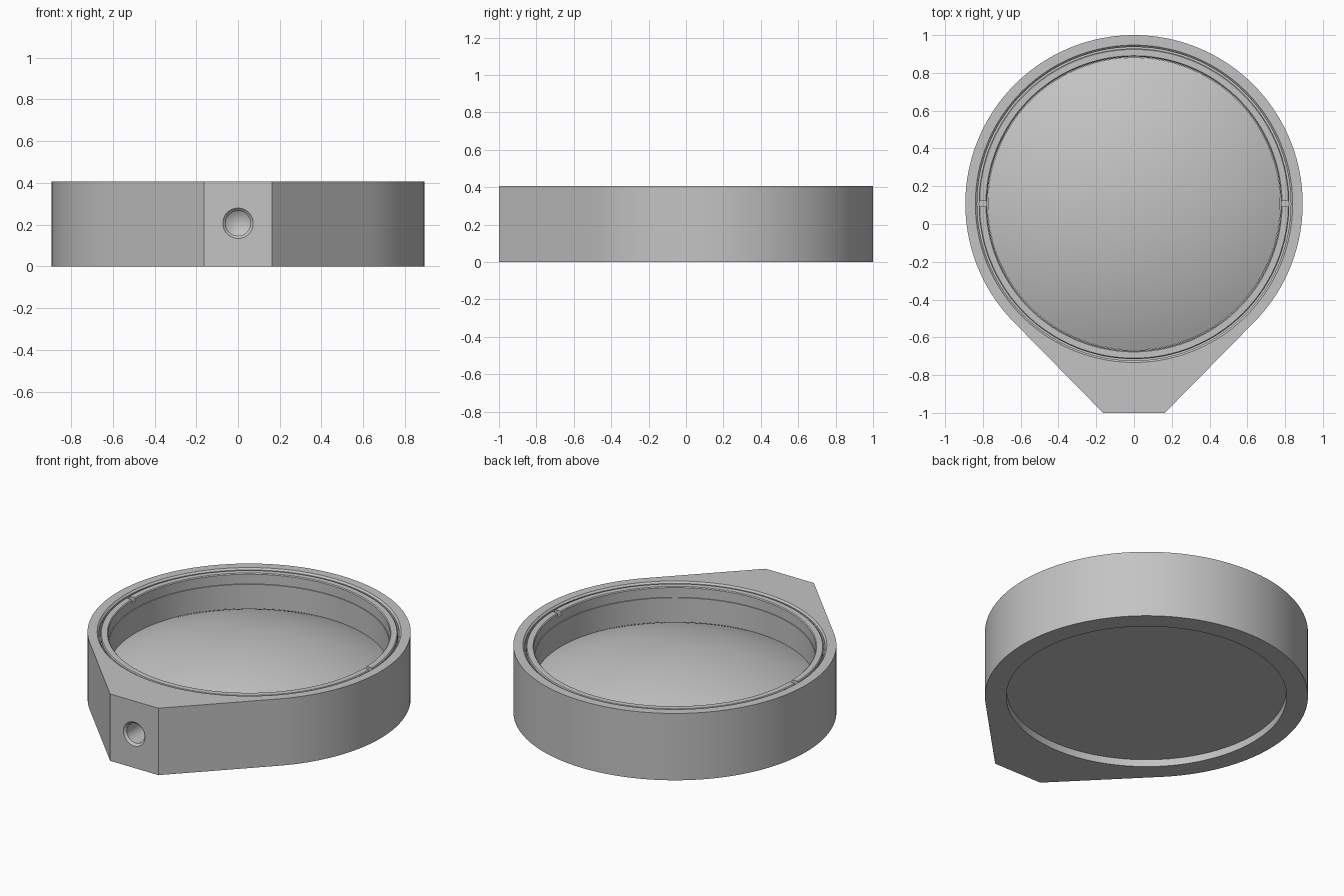
import bpy, bmesh, math
from mathutils import Matrix, Vector

if "Cube" in bpy.data.objects:
    bpy.data.objects.remove(bpy.data.objects["Cube"], do_unlink=True)

CY = 0.107        # y of the bore axis
R = 0.893         # outer radius
H = 0.408         # height
BORE = 0.775
SEGS = 160

grey = bpy.data.materials.new("satin grey")
grey.use_nodes = True
colour = (0.55, 0.55, 0.55, 1)
grey.diffuse_color = colour
grey.node_tree.nodes["Principled BSDF"].inputs["Base Color"].default_value = colour


def finish(name, bm):
    bmesh.ops.remove_doubles(bm, verts=bm.verts, dist=1e-5)
    bmesh.ops.recalc_face_normals(bm, faces=bm.faces)
    mesh = bpy.data.meshes.new(name)
    bm.to_mesh(mesh)
    bm.free()
    mesh.materials.append(grey)
    obj = bpy.data.objects.new(name, mesh)
    bpy.context.collection.objects.link(obj)
    return obj


def lathe(name, profile, segs=SEGS, closed=False, matrix=Matrix.Translation((0, CY, 0))):
    """Spin (radius, height) points round the z axis, then place the result."""
    bm = bmesh.new()
    verts = [bm.verts.new((r, 0, z)) for r, z in profile]
    pairs = list(zip(verts, verts[1:] + (verts[:1] if closed else [])))
    edges = [bm.edges.new(p) for p in pairs]
    bmesh.ops.spin(bm, geom=verts + edges, cent=(0, 0, 0), axis=(0, 0, 1),
                   angle=math.tau, steps=segs, use_merge=True)
    bm.transform(matrix)
    return finish(name, bm)


def box(name, size, centre):
    bm = bmesh.new()
    bmesh.ops.create_cube(bm, size=1)
    bm.transform(Matrix.Translation(centre) @ Matrix.Diagonal((*size, 1)))
    return finish(name, bm)


def activate(obj):
    bpy.ops.object.select_all(action='DESELECT')
    obj.select_set(True)
    bpy.context.view_layer.objects.active = obj


def cut(obj, cutters):
    activate(obj)
    for cutter in cutters:
        mod = obj.modifiers.new("cut", 'BOOLEAN')
        mod.operation = 'DIFFERENCE'
        mod.solver = 'EXACT'
        mod.object = cutter
        bpy.ops.object.modifier_apply(modifier=mod.name)
        bpy.data.objects.remove(cutter, do_unlink=True)


def smooth(obj):
    activate(obj)
    bpy.ops.object.shade_smooth_by_angle(angle=math.radians(20))


# Housing: round outline running tangentially into a blunt front nose
outline = [(-0.163, -1), (0.163, -1)]
for i in range(SEGS + 1):
    a = math.radians(-45 + 270 * i / SEGS)
    outline.append((R * math.cos(a), CY + R * math.sin(a)))
bm = bmesh.new()
base = bm.faces.new([bm.verts.new((x, y, 0)) for x, y in outline])
top = bmesh.ops.extrude_face_region(bm, geom=[base])["geom"]
bmesh.ops.translate(bm, vec=(0, 0, H),
                    verts=[g for g in top if isinstance(g, bmesh.types.BMVert)])
housing = finish("housing", bm)

# Stepped bore with a seat for the ring and a chamfered mouth
bore = lathe("bore_cutter", [(0, -0.1), (BORE, -0.1), (BORE, 0.336), (0.83, 0.336),
                             (0.83, H - 0.01), (0.85, H + 0.01), (0.85, 0.5), (0, 0.5)])
# Drilled hole in the nose, with chamfer and conical end
drill = lathe("drill_cutter", [(0, -0.05), (0.073, -0.05), (0.073, 0), (0.06, 0.013),
                               (0.06, 0.19), (0, 0.23)], 48,
              matrix=Matrix.Translation((0, -1, 0.207)) @ Matrix.Rotation(-math.pi / 2, 4, 'X'))
cut(housing, [bore, drill])
smooth(housing)

# Retaining ring with two spanner slots
ring = lathe("retaining_ring", [(0.779, 0.337), (0.822, 0.337), (0.822, 0.396),
                                (0.817, 0.401), (0.784, 0.401), (0.779, 0.396)], closed=True)
cut(ring, [box("slot_cutter", (0.14, 0.028, 0.06), (s * 0.8, CY, 0.405)) for s in (-1, 1)])
smooth(ring)

# Lens: flat underside, straight edge and a domed top
EDGE, TILT = BORE - 0.001, math.radians(25)
sphere = EDGE / math.sin(TILT)
dome = []
for i in range(17):
    a = TILT * (1 - i / 16)
    dome.append((sphere * math.sin(a), 0.19 + sphere * (math.cos(a) - math.cos(TILT))))
lens = lathe("lens", [(0, 0.043), (EDGE, 0.043)] + dome)
smooth(lens)
